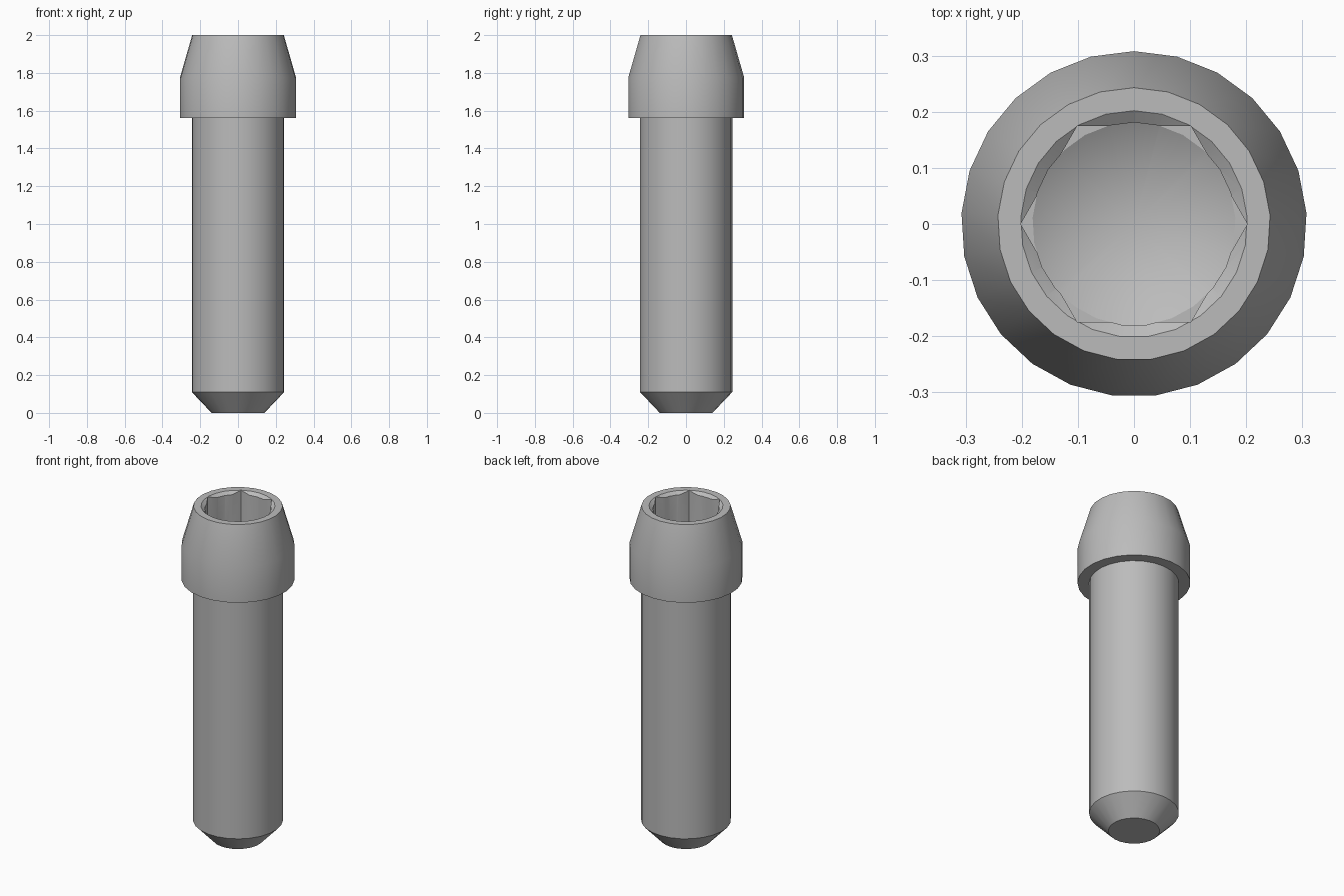
import bpy, bmesh
from math import cos, sin, pi, radians

cube = bpy.data.objects.get("Cube")
if cube:
    bpy.data.objects.remove(cube, do_unlink=True)

SIDES = 25
TOP = 2.0
SOCKET_FLOOR = 1.76

steel = bpy.data.materials.new("grey steel")
steel.use_nodes = True
GREY = (0.5, 0.5, 0.5, 1)
steel.diffuse_color = GREY
steel.node_tree.nodes["Principled BSDF"].inputs["Base Color"].default_value = GREY


def lathe(name, profile, sides, start=pi / 2):
    """Turn a bottom-to-top list of (radius, z) into a closed solid; radius 0 is a point."""
    bm = bmesh.new()
    rings = []
    for r, z in profile:
        if r == 0:
            rings.append([bm.verts.new((0, 0, z))] * sides)
        else:
            angles = [start + 2 * pi * i / sides for i in range(sides)]
            rings.append([bm.verts.new((r * cos(a), r * sin(a), z)) for a in angles])
    for low, high in zip(rings, rings[1:]):
        for i in range(sides):
            j = (i + 1) % sides
            corners = dict.fromkeys((low[i], low[j], high[j], high[i]))
            bm.faces.new(list(corners))
    for ring in (rings[0], rings[-1]):
        if ring[0] is not ring[1]:
            bm.faces.new(ring)
    bmesh.ops.recalc_face_normals(bm, faces=bm.faces)
    mesh = bpy.data.meshes.new(name)
    bm.to_mesh(mesh)
    bm.free()
    mesh.materials.append(steel)
    obj = bpy.data.objects.new(name, mesh)
    bpy.context.collection.objects.link(obj)
    return obj


# Bolt body: chamfered tip, shank, collar and tapered head
bolt = lathe("bolt", [(0.14, 0), (0.245, 0.11), (0.245, 1.56), (0.308, 1.56),
                      (0.308, 1.775), (0.243, TOP)], SIDES)

# Socket cutters: drilled hole with cone end, hexagon, and rim countersink
cutters = [
    lathe("drill_cutter", [(0, SOCKET_FLOOR - 0.105), (0.181, SOCKET_FLOOR), (0.181, 2.1)], SIDES),
    lathe("hexagon_cutter", [(0.202, SOCKET_FLOOR), (0.202, 2.1)], 6, 0),
    lathe("countersink_cutter", [(0.162, TOP - 0.03), (0.202, TOP), (0.242, TOP + 0.03)], SIDES),
]

bpy.ops.object.select_all(action="DESELECT")
bpy.context.view_layer.objects.active = bolt
bolt.select_set(True)
for cutter in cutters:
    cutter.hide_render = True
    cut = bolt.modifiers.new(cutter.name, "BOOLEAN")
    cut.operation = "DIFFERENCE"
    cut.solver = "EXACT"
    cut.object = cutter
    bpy.ops.object.modifier_apply(modifier=cut.name)
    bpy.data.objects.remove(cutter, do_unlink=True)

bpy.ops.object.shade_smooth_by_angle(angle=radians(28))
